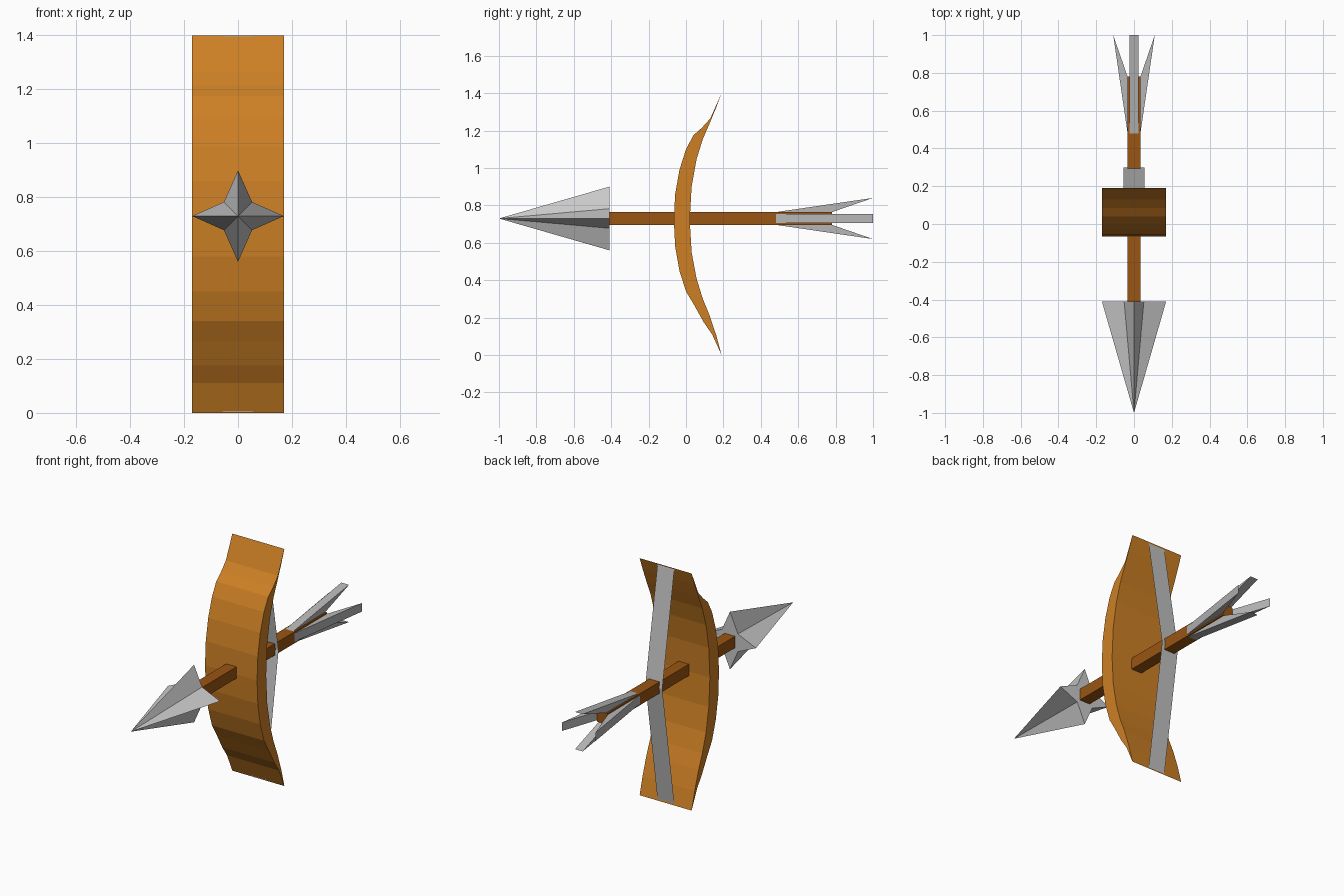
import bpy, bmesh, math
from mathutils import Matrix, Vector

if "Cube" in bpy.data.objects:
    bpy.data.objects.remove(bpy.data.objects["Cube"])

MID = 0.73  # height of the arrow axis


def material(name, rgb):
    m = bpy.data.materials.new(name)
    m.diffuse_color = (*rgb, 1)
    m.use_nodes = True
    m.node_tree.nodes["Principled BSDF"].inputs["Base Color"].default_value = m.diffuse_color
    return m


BOW_WOOD = material("light wood", (0.61, 0.215, 0.018))
SHAFT_WOOD = material("dark wood", (0.32, 0.09, 0.006))
STEEL = material("pale steel", (0.58, 0.58, 0.58))
FEATHER = material("grey feather", (0.47, 0.47, 0.47))
CORD = material("cord grey", (0.53, 0.53, 0.53))


def make(name, verts, faces, mat, closed=True):
    mesh = bpy.data.meshes.new(name)
    mesh.from_pydata(verts, [], faces)
    if closed:
        bm = bmesh.new()
        bm.from_mesh(mesh)
        bmesh.ops.recalc_face_normals(bm, faces=bm.faces)
        bm.to_mesh(mesh)
        bm.free()
    mesh.materials.append(mat)
    ob = bpy.data.objects.new(name, mesh)
    bpy.context.collection.objects.link(ob)
    return ob


def prism(name, profile, half, mat):
    """Extrude a (y, z) profile along x."""
    n = len(profile)
    verts = [(s * half, y, z) for s in (-1, 1) for y, z in profile]
    faces = [tuple(range(n)), tuple(range(n, 2 * n))]
    faces += [(i, (i + 1) % n, n + (i + 1) % n, n + i) for i in range(n)]
    return make(name, verts, faces, mat)


# Bow: curved limbs tapering to both tips
front = [(0.19, 1.40), (0.13, 1.265), (0.085, 1.215), (0.04, 1.175), (0, 1.10),
         (-0.035, 0.99), (-0.058, 0.86), (-0.065, 0.72), (-0.058, 0.58),
         (-0.035, 0.45), (0, 0.34), (0.045, 0.265), (0.095, 0.175), (0.14, 0.11)]
back = [(0.19, 0.0), (0.162, 0.105), (0.125, 0.215), (0.09, 0.30), (0.056, 0.41),
        (0.03, 0.55), (0.02, 0.72), (0.03, 0.90), (0.056, 1.045), (0.09, 1.155),
        (0.125, 1.235), (0.16, 1.32)]
prism("bow", front + back, 0.17, BOW_WOOD)

# Bowstring: flat ribbon drawn back to the arrow
w = 0.055
make("bowstring",
     [(s * w, y, z) for y, z in ((0.187, 1.395), (0.30, MID), (0.187, 0.005)) for s in (-1, 1)],
     [(0, 1, 3, 2), (2, 3, 5, 4)], CORD, closed=False)

# Arrow shaft: square bar
r = 0.034
prism("arrow_shaft", [(-0.41, MID - r), (0.78, MID - r), (0.78, MID + r), (-0.41, MID + r)],
      r, SHAFT_WOOD)

# Arrowhead: four-pointed star pyramid
star = []
for i in range(8):
    rad = 0.17 if i % 2 == 0 else 0.074
    a = i * math.pi / 4
    star.append((rad * math.cos(a), -0.41, MID + rad * math.sin(a)))
make("arrowhead", star + [(0, -1, MID)],
     [tuple(range(8))] + [(i, (i + 1) % 8, 8) for i in range(8)], STEEL)

# Fletching: four wedge vanes flaring out around the shaft
axis = Vector((0, 0, MID))
for i, side in enumerate(("top", "right", "bottom", "left")):
    vane = prism("vane_" + side, [(0.48, 0.034), (1.0, 0.11), (0.78, 0.034)], 0.025, FEATHER)
    vane.data.transform(Matrix.Translation(axis) @ Matrix.Rotation(i * math.pi / 2, 4, 'Y'))
